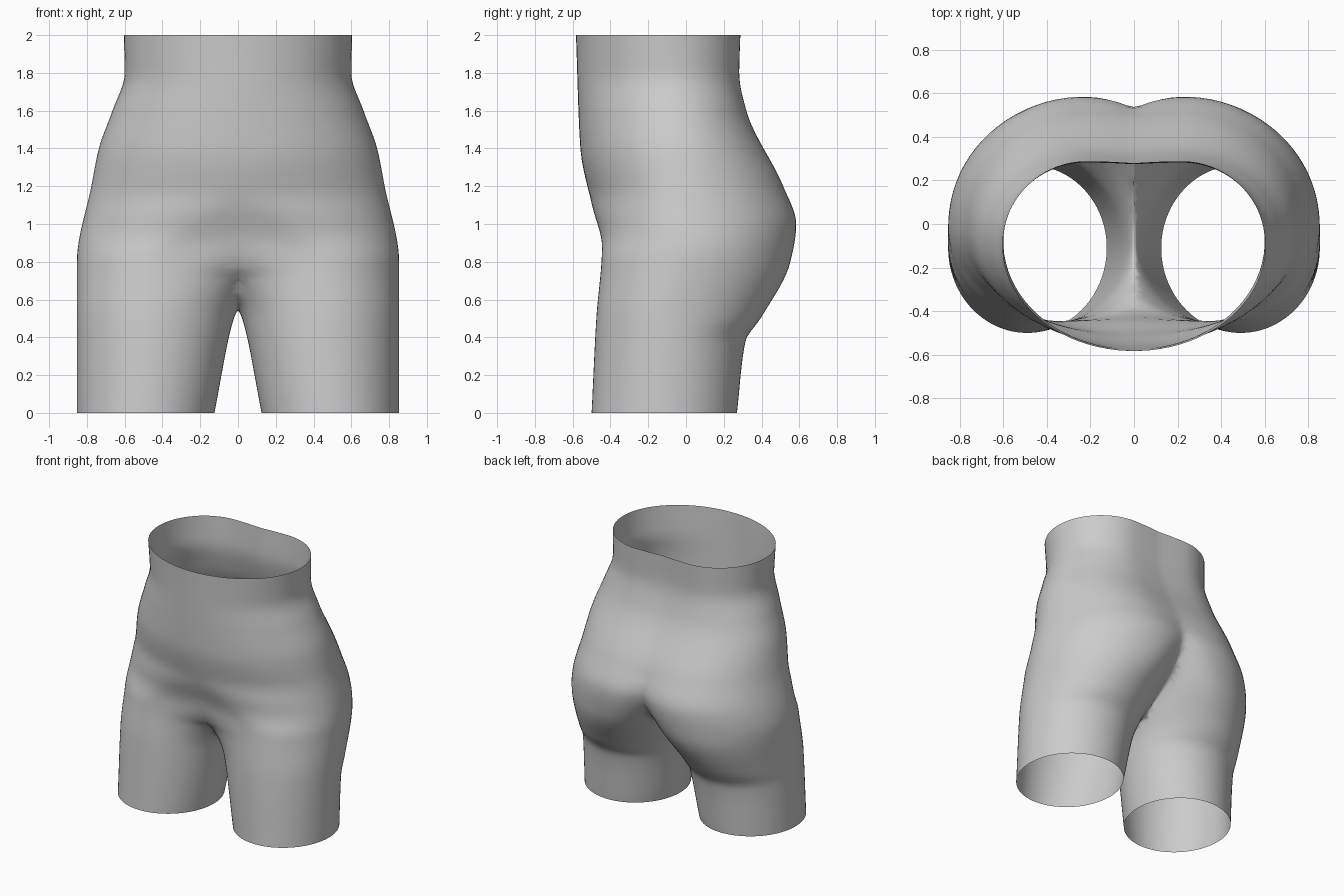
import bpy, bmesh
from math import cos, sin, pi

if "Cube" in bpy.data.objects:
    bpy.data.objects.remove(bpy.data.objects["Cube"])

# Profiles of one side of the body as (height, value) points
OUTER_X = [(0, .853), (.8, .853), (1.2, .777), (1.4, .737), (1.6, .665), (1.8, .6), (2, .605)]
OUTER_Y = [(0, -.11), (.5, -.09), (.9, 0), (1.2, -.02), (2, -.1)]
FRONT_X = [(0, .49), (.8, .42), (1, .2), (1.2, 0), (2, 0)]
FRONT_Y = [(0, -.5), (.5, -.475), (.88, -.445), (1.1, -.498), (1.4, -.56), (2, -.583)]
BACK_X = [(0, .48), (.5, .43), (.9, .26), (1.1, .22), (2, .22)]
BACK_Y = [(0, .27), (.38, .315), (.5, .395), (.8, .553), (1, .584),
          (1.2, .515), (1.6, .32), (1.8, .282), (2, .288)]
INNER_FRONT = [(0, .125), (.5, .022), (.56, -.004), (.72, -.18), (.9, -.9), (2, -1)]
INNER_BACK = [(0, .125), (.5, .022), (.56, -.004), (.8, -.11), (1, -.3), (1.4, -.8), (2, -.8)]
RINGS, SEGS = 60, 80


def profile(pts, z):
    """Smooth interpolation without overshoot."""
    slope = [(b[1] - a[1]) / (b[0] - a[0]) for a, b in zip(pts, pts[1:])]

    def tangent(k):
        if k == 0 or k == len(slope):
            return slope[min(k, len(slope) - 1)]
        p, q = slope[k - 1], slope[k]
        return 2 * p * q / (p + q) if p * q > 0 else 0

    i = max(k for k in range(len(slope)) if pts[k][0] <= z + 1e-9)
    h = pts[i + 1][0] - pts[i][0]
    t = (z - pts[i][0]) / h
    w = t * t * (3 - 2 * t)
    return (pts[i][1] * (1 - w) + pts[i + 1][1] * w
            + h * t * (1 - t) * (tangent(i) * (1 - t) - tangent(i + 1) * t))


def ring(z):
    """Closed outline made of four elliptical quarters."""
    xo, yo = profile(OUTER_X, z), profile(OUTER_Y, z)
    front = [profile(p, z) for p in (FRONT_X, FRONT_Y, INNER_FRONT)]
    back = [profile(p, z) for p in (BACK_X, BACK_Y, INNER_BACK)]
    pts = []
    for j in range(SEGS):
        a = 2 * pi * (j + .5) / SEGS
        c, s = cos(a), sin(a)
        xc, ye, xi = back if s > 0 else front
        pts.append((xc + c * ((xo - xc) if c > 0 else (xc - xi)),
                    yo + abs(s) * (ye - yo), z))
    return pts


# One side as an open tube
bm = bmesh.new()
loops = [[bm.verts.new(p) for p in ring(2 * i / RINGS)] for i in range(RINGS + 1)]
for lo, hi in zip(loops, loops[1:]):
    for j in range(SEGS):
        k = (j + 1) % SEGS
        bm.faces.new((lo[j], lo[k], hi[k], hi[j]))

# Cut at the centre plane and mirror, which forms the cleft and crotch
bmesh.ops.bisect_plane(bm, geom=bm.verts[:] + bm.edges[:] + bm.faces[:],
                       plane_co=(0, 0, 0), plane_no=(1, 0, 0), clear_inner=True)
bmesh.ops.remove_doubles(bm, verts=bm.verts[:], dist=.006)
for v in bm.verts:
    if abs(v.co.x) < .006:
        v.co.x = 0
bmesh.ops.mirror(bm, geom=bm.verts[:] + bm.edges[:] + bm.faces[:],
                 axis='X', merge_dist=.0005)
bmesh.ops.remove_doubles(bm, verts=bm.verts[:], dist=.0005)

# Soften the seam between the sides
seam = [v for v in bm.verts if abs(v.co.x) < .07 and .01 < v.co.z < 1.99]
for _ in range(3):
    bmesh.ops.smooth_vert(bm, verts=seam, factor=.5, use_axis_x=True,
                          use_axis_y=True, use_axis_z=True)
bmesh.ops.recalc_face_normals(bm, faces=bm.faces[:])
for f in bm.faces:
    f.smooth = True

mesh = bpy.data.meshes.new("hip_form")
bm.to_mesh(mesh)
bm.free()
bpy.context.collection.objects.link(bpy.data.objects.new("hip_form", mesh))
